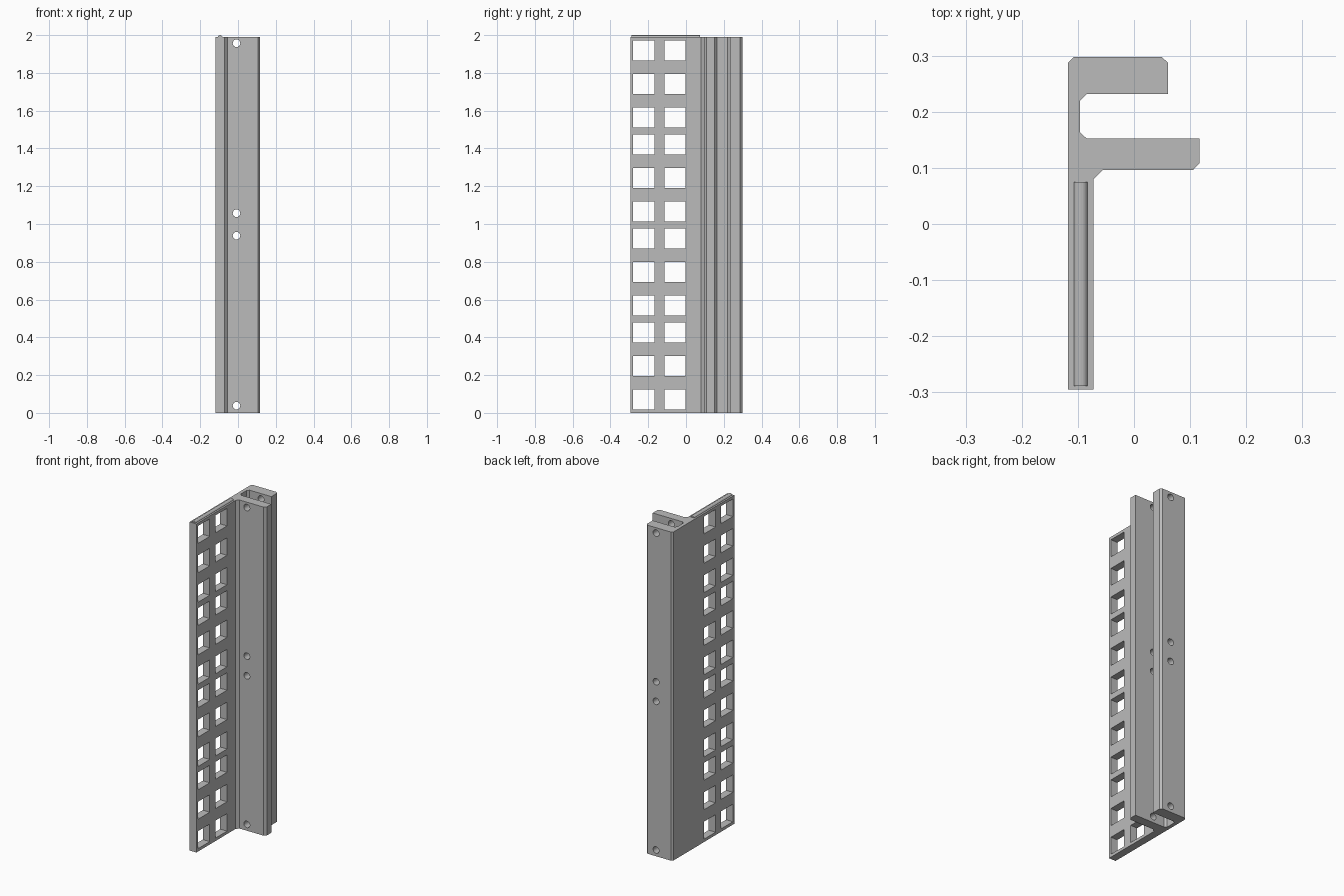
import bpy, bmesh, math
from mathutils import Matrix, Vector

cube = bpy.data.objects.get("Cube")
if cube:
    bpy.data.objects.remove(cube, do_unlink=True)

HEIGHT = 1.99

grey = bpy.data.materials.new("plain_grey")
grey.use_nodes = True
colour = (0.5, 0.5, 0.5, 1)
grey.diffuse_color = colour
grey.node_tree.nodes["Principled BSDF"].inputs["Base Color"].default_value = colour


def make_object(name, bm):
    bmesh.ops.recalc_face_normals(bm, faces=bm.faces)
    mesh = bpy.data.meshes.new(name)
    bm.to_mesh(mesh)
    bm.free()
    mesh.materials.append(grey)
    obj = bpy.data.objects.new(name, mesh)
    bpy.context.collection.objects.link(obj)
    return obj


def extrude(name, points, offset):
    bm = bmesh.new()
    face = bm.faces.new([bm.verts.new(p) for p in points])
    result = bmesh.ops.extrude_face_region(bm, geom=[face])
    moved = [g for g in result["geom"] if isinstance(g, bmesh.types.BMVert)]
    bmesh.ops.translate(bm, verts=moved, vec=offset)
    if not face.is_valid or len(bm.faces) < len(points) + 2:
        bmesh.ops.holes_fill(bm, edges=bm.edges)
    return make_object(name, bm)


# Extruded rail: a thin plate with two flanges and chamfered corners
profile = [(-.118, -.295), (-.072, -.295), (-.072, .08), (-.056, .096),
           (.105, .096), (.117, .109), (.117, .152), (-.084, .152),
           (-.096, .163), (-.096, .22), (-.084, .232), (.061, .232),
           (.061, .287), (.049, .298), (-.107, .298), (-.118, .287)]
rail = extrude("rail", [(x, y, 0) for x, y in profile], (0, 0, HEIGHT))

# Rounded ridge along the top edge of the plate
arc = [math.pi * i / 8 for i in range(9)]
extrude("top_ridge", [(-.095 + .0125 * math.cos(a), -.289,
                       HEIGHT - .001 + .011 * math.sin(a)) for a in arc],
        (0, .364, 0))

# Cutters: two columns of square windows, grouped in threes
bm = bmesh.new()
for group in range(4):
    for step in (-1, 0, 1):
        z = HEIGHT / 4 * (group + .5) + step * .178
        for y in (-.224, -.058):
            place = Matrix.Translation((-.1, y, z)) @ Matrix.Diagonal((.2, .112, .106, 1))
            bmesh.ops.create_cube(bm, size=1, matrix=place)

# Cutters: screw holes through both flanges
for z in (.038, .938, 1.057, 1.957):
    place = Matrix.Translation((-.008, .2, z)) @ Matrix.Rotation(math.pi / 2, 4, "X")
    bmesh.ops.create_cone(bm, cap_ends=True, segments=24, radius1=.02,
                          radius2=.02, depth=.3, matrix=place)
cutter = make_object("hole_cutter", bm)
cutter.hide_render = True
cutter.hide_viewport = True

cut = rail.modifiers.new("holes", "BOOLEAN")
cut.operation = "DIFFERENCE"
cut.solver = "EXACT"
cut.object = cutter

# Smooth the round hole walls, keep every corner sharp
bpy.ops.object.select_all(action="DESELECT")
rail.select_set(True)
bpy.context.view_layer.objects.active = rail
bpy.ops.object.modifier_apply(modifier="holes")
bpy.ops.object.shade_smooth_by_angle(angle=math.radians(30))
